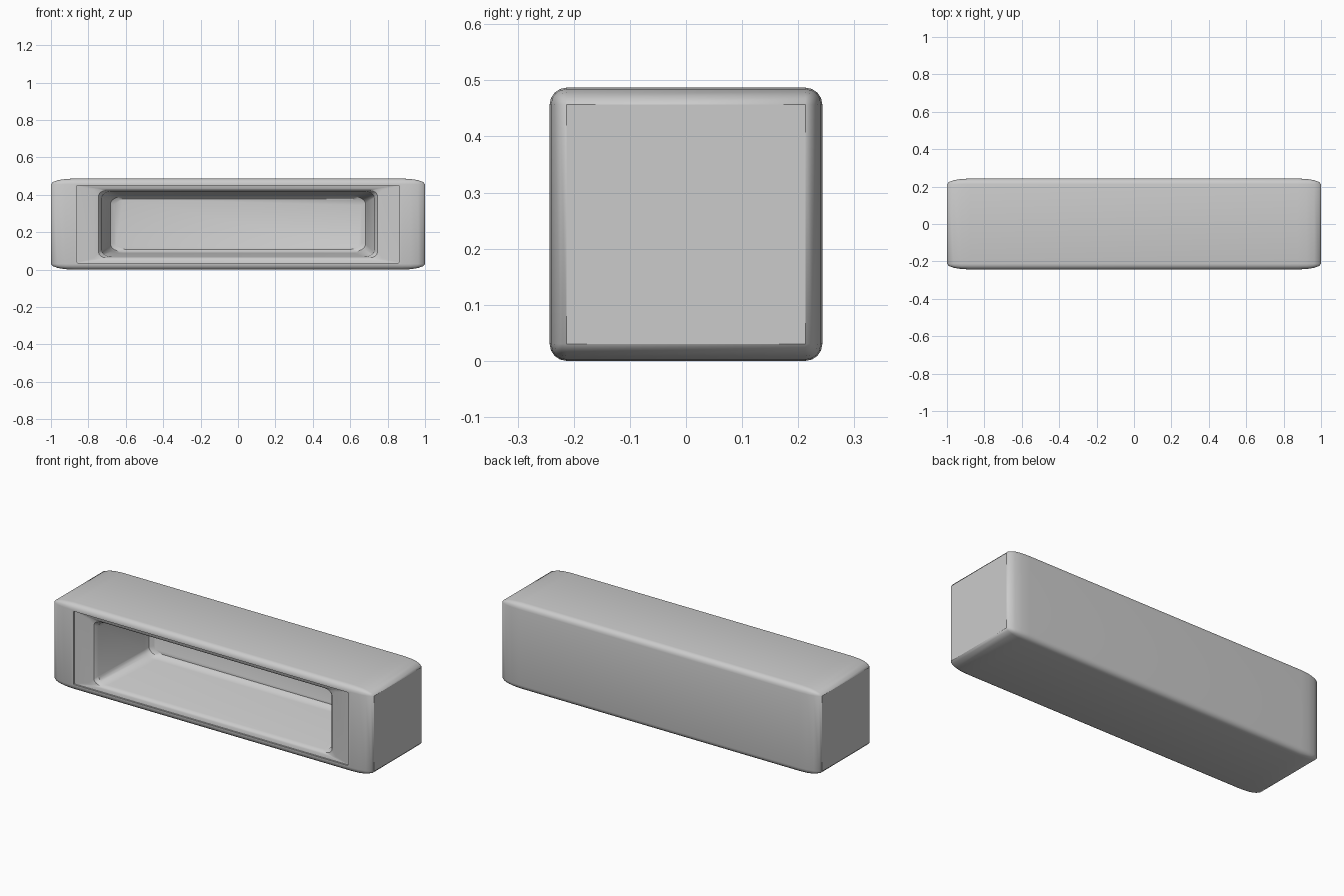
import bpy, bmesh, math

if "Cube" in bpy.data.objects:
    bpy.data.objects.remove(bpy.data.objects["Cube"])

HX, HY, HZ = 1.0, 0.243, 0.2435   # half sizes


def mesh_object(name, bm):
    bmesh.ops.recalc_face_normals(bm, faces=bm.faces)
    mesh = bpy.data.meshes.new(name)
    bm.to_mesh(mesh)
    bm.free()
    obj = bpy.data.objects.new(name, mesh)
    bpy.context.collection.objects.link(obj)
    return obj


def rounded_ring(bm, hx, hz, rx, rz, y, n=6):
    """Rectangle with elliptical corners in the xz plane."""
    ring = []
    for q, (sx, sz) in enumerate([(1, 1), (-1, 1), (-1, -1), (1, -1)]):
        for i in range(n + 1):
            a = math.pi / 2 * (q + i / n)
            ring.append(bm.verts.new((sx * (hx - rx) + rx * math.cos(a), y,
                                      HZ + sz * (hz - rz) + rz * math.sin(a))))
    return ring


# Body: rounded cube stretched along x, so its end rounding is long
bm = bmesh.new()
bmesh.ops.create_cube(bm, size=2)
bmesh.ops.bevel(bm, geom=bm.edges[:], offset=0.125, segments=4,
                profile=0.5, affect='EDGES')
for v in bm.verts:
    v.co = (v.co.x * HX, v.co.y * HY, v.co.z * HZ + HZ)
body = mesh_object("hollow_block", bm)

# Cutter: shallow front step, softened lip and deep tapering pocket
bm = bmesh.new()
sections = [
    (0.86, 0.207, 0.004, 0.002, -0.30),
    (0.86, 0.207, 0.004, 0.002, -0.234),
    (0.77, 0.190, 0.020, 0.010, -0.230),
    (0.745, 0.182, 0.05, 0.030, -0.224),
    (0.73, 0.175, 0.06, 0.035, -0.205),
    (0.69, 0.155, 0.07, 0.040, 0.15),
    (0.682, 0.148, 0.07, 0.040, 0.178),
    (0.66, 0.135, 0.06, 0.035, 0.19),
]
rings = [rounded_ring(bm, *s) for s in sections]
for a, b in zip(rings, rings[1:]):
    for i in range(len(a)):
        j = (i + 1) % len(a)
        bm.faces.new((a[i], a[j], b[j], b[i]))
bm.faces.new(rings[0])
bm.faces.new(rings[-1])
cutter = mesh_object("pocket_cutter", bm)
cutter.hide_render = True

# Carve the pocket and shade smooth
mod = body.modifiers.new("pocket", 'BOOLEAN')
mod.object = cutter
mod.operation = 'DIFFERENCE'
mod.solver = 'EXACT'
bpy.context.view_layer.objects.active = body
body.select_set(True)
bpy.ops.object.modifier_apply(modifier=mod.name)
bpy.data.objects.remove(cutter)
bpy.ops.object.shade_smooth_by_angle(angle=math.radians(35))
